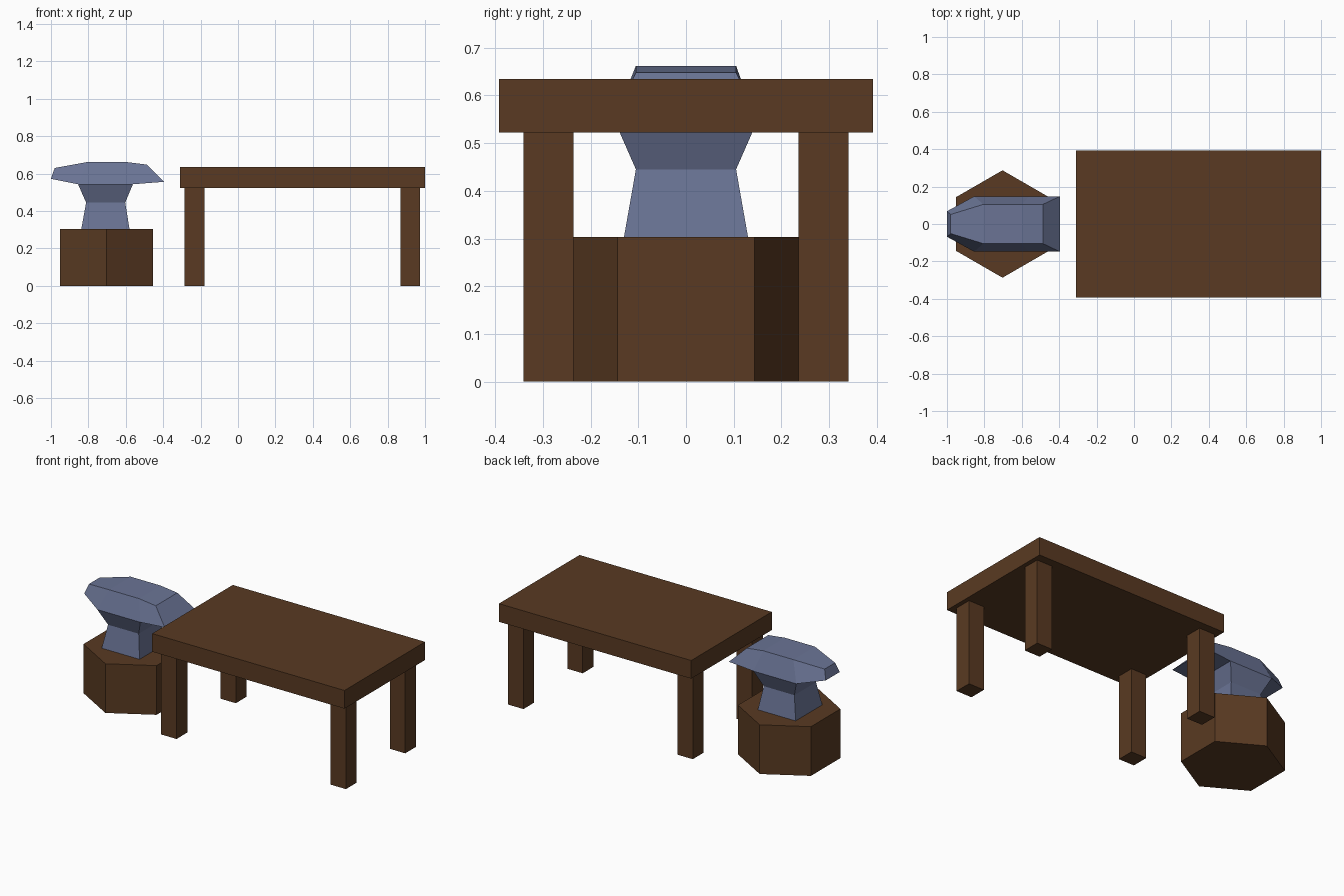
import bpy, bmesh, math

if "Cube" in bpy.data.objects:
    bpy.data.objects.remove(bpy.data.objects["Cube"])


def material(name, rgb):
    m = bpy.data.materials.new(name)
    m.diffuse_color = (*rgb, 1)
    m.use_nodes = True
    m.node_tree.nodes["Principled BSDF"].inputs["Base Color"].default_value = m.diffuse_color
    return m


wood = material("dark_wood", (0.10, 0.042, 0.016))
steel = material("blue_steel", (0.145, 0.175, 0.30))


def loft(name, rings, mat, caps=True):
    """Skin a list of equal-length point rings into one flat-shaded object."""
    bm = bmesh.new()
    rows = [[bm.verts.new(p) for p in ring] for ring in rings]
    n = len(rows[0])
    for a, b in zip(rows, rows[1:]):
        for i in range(n):
            j = (i + 1) % n
            bm.faces.new((a[i], a[j], b[j], b[i]))
    if caps:
        bm.faces.new(rows[0])
        bm.faces.new(rows[-1])
    bmesh.ops.recalc_face_normals(bm, faces=bm.faces)
    mesh = bpy.data.meshes.new(name)
    bm.to_mesh(mesh)
    bm.free()
    mesh.materials.append(mat)
    obj = bpy.data.objects.new(name, mesh)
    bpy.context.collection.objects.link(obj)
    return obj


def rect(x0, x1, y0, y1, z):
    return [(x0, y0, z), (x1, y0, z), (x1, y1, z), (x0, y1, z)]


def box(name, x0, x1, y0, y1, z0, z1, mat):
    return loft(name, [rect(x0, x1, y0, y1, z) for z in (z0, z1)], mat)


# Table
box("table_top", -0.31, 1.0, -0.392, 0.392, 0.522, 0.634, wood)
for side, x in (("left", -0.285), ("right", 0.869)):
    for end, y in (("front", -0.341), ("back", 0.236)):
        box(f"{end}_{side}_table_leg", x, x + 0.105, y, y + 0.105, 0, 0.522, wood)

# Six-sided stump under the anvil
CX = -0.703
angles = [math.radians(30 + 60 * i) for i in range(6)]
loft("stump", [[(CX + 0.287 * math.cos(a), 0.287 * math.sin(a), z) for a in angles]
               for z in (0, 0.303)], wood)

# Anvil foot and waist: left x, right x, half width, height
foot = [(-0.838, -0.58, 0.13, 0.303), (-0.812, -0.603, 0.105, 0.445),
        (-0.855, -0.562, 0.148, 0.543)]
loft("anvil_foot", [rect(a, b, -w, w, z) for a, b, w, z in foot], steel, caps=False)

# Anvil head, horn to heel: lower x, half width, z, then upper x, half width, z
head = [(-1.0, 0.068, 0.572, -0.98, 0.051, 0.630),
        (-0.855, 0.148, 0.543, -0.805, 0.105, 0.662),
        (-0.562, 0.148, 0.543, -0.60, 0.105, 0.662),
        (-0.396, 0.148, 0.556, -0.487, 0.105, 0.648)]
loft("anvil_head", [[(xl, -wl, zl), (xl, wl, zl), (xu, wu, zu), (xu, -wu, zu)]
                    for xl, wl, zl, xu, wu, zu in head], steel)
